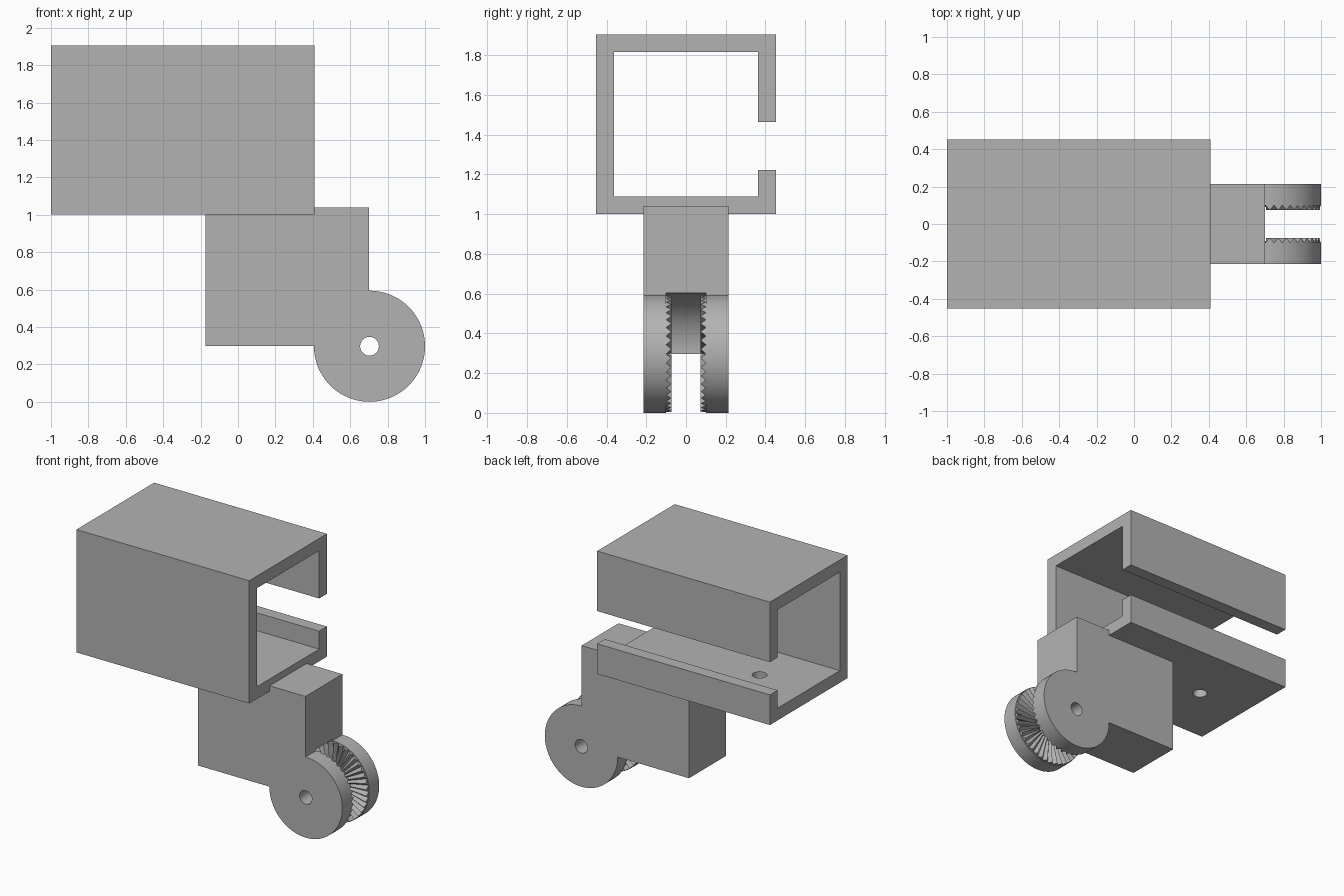
import bpy, bmesh, math
from mathutils import Matrix

cube = bpy.data.objects.get("Cube")
if cube:
    bpy.data.objects.remove(cube, do_unlink=True)

# Single grey material
grey = bpy.data.materials.new("plain grey")
grey.use_nodes = True
colour = (0.45, 0.45, 0.45, 1)
grey.diffuse_color = colour
grey.node_tree.nodes["Principled BSDF"].inputs["Base Color"].default_value = colour


def finish(name, bm):
    bmesh.ops.recalc_face_normals(bm, faces=bm.faces)
    mesh = bpy.data.meshes.new(name)
    bm.to_mesh(mesh)
    bm.free()
    mesh.materials.append(grey)
    ob = bpy.data.objects.new(name, mesh)
    bpy.context.collection.objects.link(ob)
    return ob


def box(name, x, y, z):
    bm = bmesh.new()
    bmesh.ops.create_cube(bm, size=1)
    for v in bm.verts:
        v.co = [lo + (c + 0.5) * (hi - lo) for c, (lo, hi) in zip(v.co, (x, y, z))]
    return finish(name, bm)


def cylinder(name, centre, radius, length, axis, sides=80):
    bm = bmesh.new()
    bmesh.ops.create_cone(bm, cap_ends=True, segments=sides, radius1=radius,
                          radius2=radius, depth=length)
    turn = Matrix.Rotation(math.pi / 2, 4, "X") if axis == "Y" else Matrix()
    bm.transform(Matrix.Translation(centre) @ turn)
    return finish(name, bm)


def combine(ob, other, operation):
    """Apply a boolean and discard the second object."""
    bpy.context.view_layer.objects.active = ob
    mod = ob.modifiers.new(operation, "BOOLEAN")
    mod.operation, mod.object, mod.solver = operation, other, "EXACT"
    bpy.ops.object.modifier_apply(modifier=mod.name)
    bpy.data.objects.remove(other, do_unlink=True)


def smooth(ob):
    bpy.ops.object.select_all(action="DESELECT")
    ob.select_set(True)
    bpy.context.view_layer.objects.active = ob
    bpy.ops.object.shade_smooth_by_angle(angle=math.radians(25))


# Slotted channel: C-shaped section extruded along x
W, T, LOW, TOP = 0.452, 0.09, 1.0, 1.905
SLOT_LOW, SLOT_TOP = 1.222, 1.463
section = [(W, SLOT_LOW), (W, LOW), (-W, LOW), (-W, TOP), (W, TOP), (W, SLOT_TOP),
           (W - T, SLOT_TOP), (W - T, TOP - T), (T - W, TOP - T),
           (T - W, LOW + T), (W - T, LOW + T), (W - T, SLOT_LOW)]
bm = bmesh.new()
face = bm.faces.new([bm.verts.new((-1, y, z)) for y, z in section])
ext = bmesh.ops.extrude_face_region(bm, geom=[face])
for v in ext["geom"]:
    if isinstance(v, bmesh.types.BMVert):
        v.co.x = 0.408
channel = finish("channel_housing", bm)
combine(channel, cylinder("hole", (-0.6, 0, LOW), 0.05, 0.5, "Z", 32), "DIFFERENCE")
smooth(channel)

# Mounting block with a forked round end
CX, CZ, R, HALF, GAP, TIP = 0.703, 0.297, 0.297, 0.215, 0.1, 0.074
hub = (CX, 0, CZ)
block = box("fork_block", (-0.175, 0.70), (-HALF, HALF), (CZ, 1.04))
combine(block, cylinder("fork_disc", hub, R, 2 * HALF, "Y"), "UNION")
combine(block, cylinder("fork_slot", hub, R + 0.01, 2 * GAP, "Y"), "DIFFERENCE")
combine(block, cylinder("pin_hole", hub, 0.05, 1, "Y", 32), "DIFFERENCE")
smooth(block)

# Radial locking teeth on both inner faces of the fork
TEETH = 40
for side, label in ((-1, "front"), (1, "back")):
    bm = bmesh.new()
    rings = []
    for i in range(2 * TEETH):
        a = math.pi * i / TEETH
        crest = TIP if i % 2 else GAP
        ring = [(0.05, GAP + 0.005), (R - 0.004, GAP + 0.005),
                (R - 0.004, crest), (0.05, crest)]
        rings.append([bm.verts.new((CX + r * math.cos(a), side * y,
                                    CZ + r * math.sin(a))) for r, y in ring])
    for i, ring in enumerate(rings):
        nxt = rings[(i + 1) % len(rings)]
        for k in range(4):
            m = (k + 1) % 4
            bm.faces.new((ring[k], ring[m], nxt[m], nxt[k]))
    finish(label + "_locking_teeth", bm)
